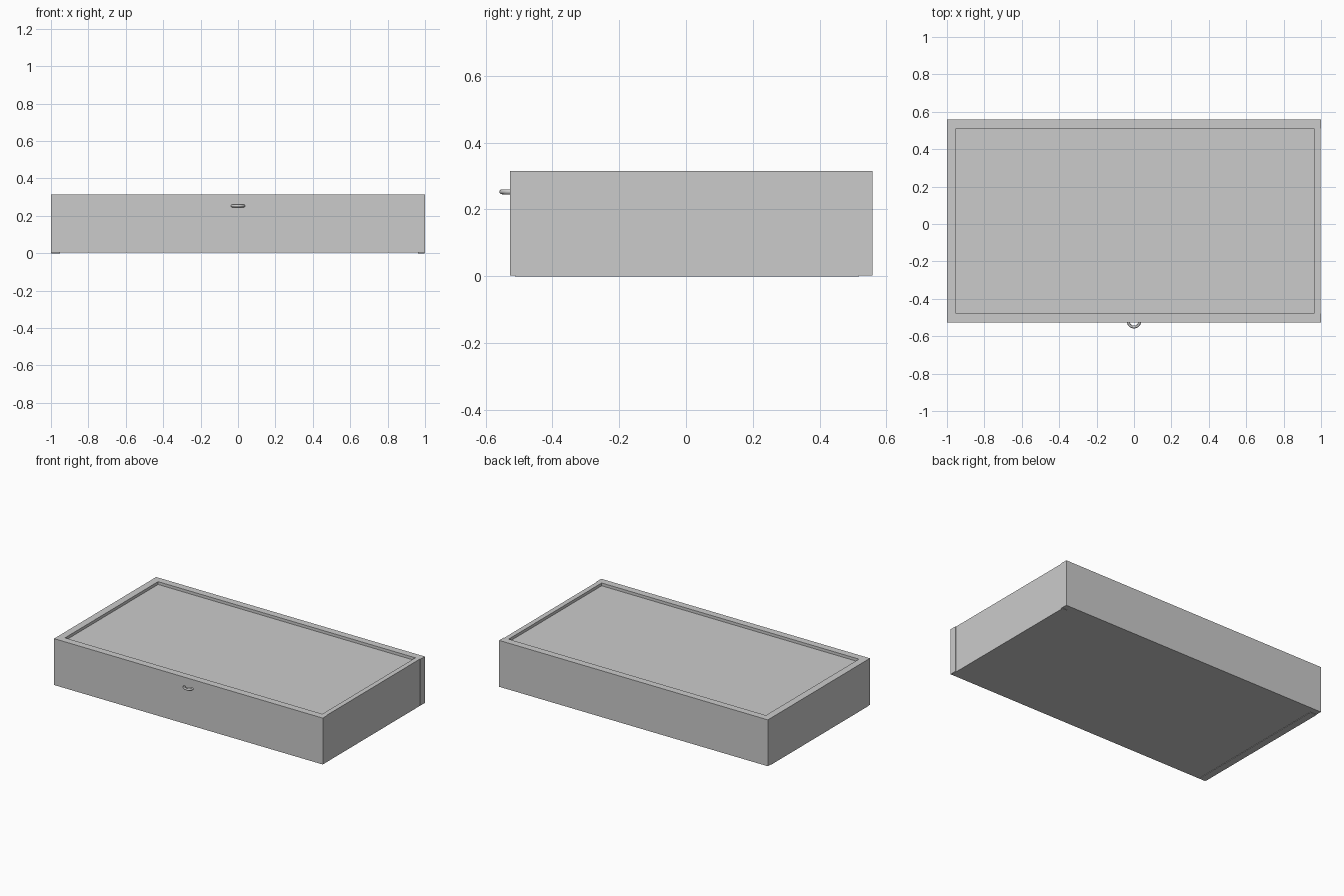
import bpy

cube = bpy.data.objects.get("Cube")
if cube:
    bpy.data.objects.remove(cube, do_unlink=True)

GREY = (0.6, 0.6, 0.6, 1.0)
mat = bpy.data.materials.new("light_grey")
mat.use_nodes = True
mat.diffuse_color = GREY
mat.node_tree.nodes["Principled BSDF"].inputs["Base Color"].default_value = GREY


def box(name, x, y, z):
    """Flat-sided box spanning the given (low, high) ranges."""
    spans = (x, y, z)
    bpy.ops.mesh.primitive_cube_add(size=1)
    ob = bpy.context.object
    ob.name = name
    ob.location = [(lo + hi) / 2 for lo, hi in spans]
    ob.scale = [hi - lo for lo, hi in spans]
    bpy.ops.object.transform_apply(location=False, rotation=False, scale=True)
    ob.data.materials.append(mat)
    return ob


TOP = 0.315
BASE = 0.003      # front, back and panel sit just above the side walls' feet
FRONT, BACK = -0.527, 0.558
WALL = 0.048

# Long walls
box("front_wall", (-1, 1), (FRONT, FRONT + WALL), (BASE, TOP))
box("back_wall", (-1, 1), (BACK - WALL, BACK), (BASE, TOP))

# Side walls, housed between the long walls
SIDE_Y = (FRONT + 0.015, BACK - 0.04)
box("right_wall", (-1, -1 + WALL), SIDE_Y, (0, TOP))
box("left_wall", (0.963, 0.996), SIDE_Y, (0, TOP))

# Recessed panel filling the frame
box("inner_panel", (-0.96, 0.97), (FRONT + 0.03, BACK - 0.03), (BASE, 0.296))

# Ring pull half set into the front wall
bpy.ops.mesh.primitive_torus_add(
    location=(0, -0.52, 0.253), major_radius=0.031, minor_radius=0.0075,
    major_segments=32, minor_segments=12)
ring = bpy.context.object
ring.name = "ring_pull"
ring.data.materials.append(mat)
bpy.ops.object.shade_smooth_by_angle()
